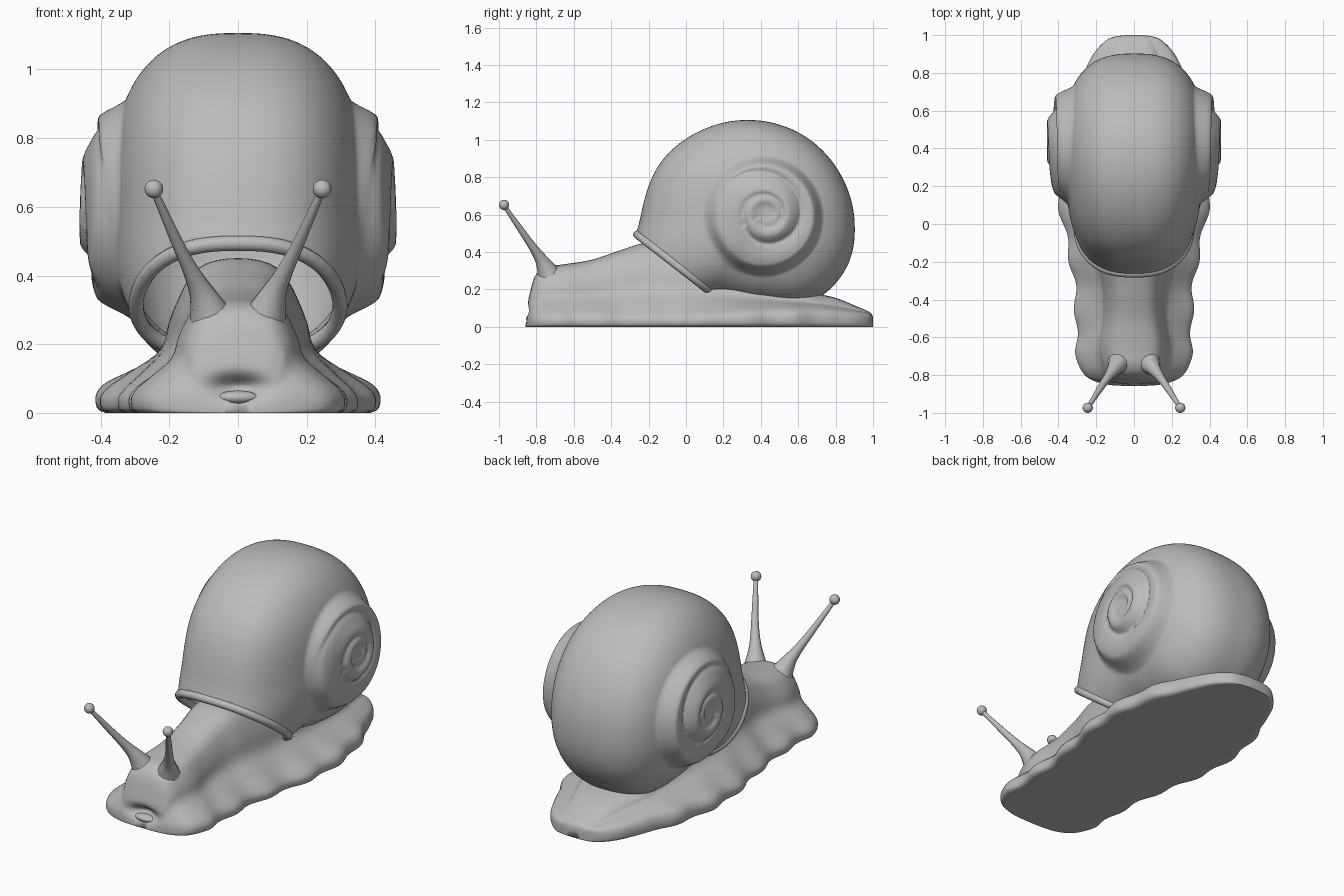
import bpy, bmesh, math
from mathutils import Vector

if "Cube" in bpy.data.objects:
    bpy.data.objects.remove(bpy.data.objects["Cube"])

grey = bpy.data.materials.new("light grey")
grey.use_nodes = True
COLOUR = (0.5, 0.5, 0.5, 1)
grey.diffuse_color = COLOUR
grey.node_tree.nodes["Principled BSDF"].inputs["Base Color"].default_value = COLOUR


def catmull(a, b, c, d, f):
    return b + 0.5 * f * (c - a + f * (2 * a - 5 * b + 4 * c - d + f * (3 * (b - c) + d - a)))


def smooth(lo, hi, v):
    f = min(1, max(0, (v - lo) / (hi - lo)))
    return f * f * (3 - 2 * f)


def add_mesh(name, bm):
    bmesh.ops.recalc_face_normals(bm, faces=bm.faces)
    for face in bm.faces:
        face.smooth = True
    mesh = bpy.data.meshes.new(name)
    bm.to_mesh(mesh)
    bm.free()
    mesh.materials.append(grey)
    obj = bpy.data.objects.new(name, mesh)
    bpy.context.collection.objects.link(obj)
    return obj


def bridge(bm, rings):
    # Joins closed rings of vertices with quads
    for a, b in zip(rings, rings[1:]):
        for i in range(len(a)):
            j = (i + 1) % len(a)
            bm.faces.new((a[i], a[j], b[j], b[i]))


def add_tube(name, points, radii, cyclic=False):
    curve = bpy.data.curves.new(name, "CURVE")
    curve.dimensions = "3D"
    curve.bevel_depth = 1
    curve.bevel_resolution = 4
    curve.resolution_u = 8
    curve.use_fill_caps = True
    spline = curve.splines.new("NURBS")
    spline.points.add(len(points) - 1)
    for p, co, r in zip(spline.points, points, radii):
        p.co = (*co, 1)
        p.radius = r
    spline.order_u = 3
    spline.use_endpoint_u = not cyclic
    spline.use_cyclic_u = cyclic
    curve.materials.append(grey)
    obj = bpy.data.objects.new(name, curve)
    bpy.context.collection.objects.link(obj)
    bpy.ops.object.select_all(action="DESELECT")
    obj.select_set(True)
    bpy.context.view_layer.objects.active = obj
    bpy.ops.object.convert(target="MESH")
    bpy.ops.object.shade_smooth()


def add_ball(name, centre, scale):
    bpy.ops.mesh.primitive_uv_sphere_add(segments=24, ring_count=16, radius=1, location=centre)
    obj = bpy.context.object
    obj.name = name
    obj.scale = scale
    obj.data.materials.append(grey)
    bpy.ops.object.shade_smooth()


# Shell outline radius every 30 degrees, seen from the side
OUTLINE = [.50, .487, .497, .522, .562, .612, .645, .75, .49, .46, .52, .528]
POWER, HALF_WIDTH = 2.6, .37


def outline(deg):
    k, f = divmod(deg / 30, 1)
    return catmull(*(OUTLINE[(int(k) + i) % 12] for i in (-1, 0, 1, 2)), f)


def whorl(rho, deg):
    # Height of the coiled ridge above the side of the shell
    turn = math.log(max(rho, .004) / .125) / math.log(2.3) - (deg - 180) / 360
    ridge = .03 * math.sin(math.pi * (turn % 1)) ** .6 * min(1, rho / .12)
    edge = 1 - smooth(.26, .325, rho)
    return edge * (.045 + ridge) + .025 * (1 - smooth(.08, .2, rho))


# Shell: rounded drum with coiled sides
bm = bmesh.new()
STEPS, AROUND = 180, 128
rings = []
for k in range(1, STEPS):
    t = math.pi * k / STEPS
    s = math.sin(t) ** (2 / POWER)
    side = math.copysign(1, math.cos(t))
    x = HALF_WIDTH * abs(math.cos(t)) ** (2 / POWER)
    ring = []
    for i in range(AROUND):
        deg = 360 * i / AROUND
        a = math.radians(deg)
        rho = s * outline(deg)
        ring.append(bm.verts.new((side * (x + whorl(rho, deg)),
                                  .435 - .035 * s + rho * math.cos(a),
                                  .61 - .03 * s + rho * math.sin(a))))
    rings.append(ring)
bridge(bm, rings)
for ring in (rings[0], rings[-1]):
    bm.faces.new(ring)

# Slanted opening
top_rim, low_rim = Vector((0, -.25, .485)), Vector((0, .18, .15))
along = (low_rim - top_rim).normalized()
outward = Vector((0, along.z, -along.y))
bmesh.ops.bisect_plane(bm, geom=bm.verts[:] + bm.edges[:] + bm.faces[:],
                       plane_co=top_rim, plane_no=outward, clear_outer=True)
middle = (top_rim + low_rim) / 2
rim = [v.co.copy() for v in bm.verts if v.is_boundary]
rim.sort(key=lambda c: math.atan2(c.x, (c - middle).dot(along)))
shell = add_mesh("shell", bm)
wall = shell.modifiers.new("wall", "SOLIDIFY")
wall.thickness = .03
wall.offset = -1

# Rounded lip around the opening
rim = [middle + (c - middle) * .975 for c in rim[::3]]
add_tube("shell_lip", rim, [.022] * len(rim), cyclic=True)

# Body stations: y, foot half width, neck half width, top height, foot edge height
STATIONS = [
    (-.858, .04, .03, .05, .03), (-.852, .13, .09, .10, .05), (-.835, .20, .13, .18, .06),
    (-.805, .255, .15, .275, .07), (-.75, .29, .17, .32, .08), (-.65, .31, .185, .335, .08),
    (-.5, .305, .165, .36, .08), (-.35, .315, .165, .41, .08), (-.2, .335, .19, .45, .08),
    (0, .375, .21, .43, .08), (.2, .405, .22, .36, .09), (.45, .39, .22, .25, .10),
    (.65, .33, .2, .19, .10), (.8, .265, .15, .155, .09), (.9, .215, .12, .115, .08),
    (.97, .15, .09, .085, .07), (.992, .1, .06, .07, .06), (1, .04, .03, .05, .04)]


def section(w, n, h, e):
    rise = h - e
    half = [(0, 0), (.55 * w, 0), (.93 * w, 0), (w, .4 * e), (.95 * w, .85 * e),
            (.5 * (w + n), e + .12 * rise), (1.04 * n, e + .32 * rise),
            (.9 * n, e + .62 * rise), (.6 * n, e + .92 * rise), (0, h)]
    loop = half + [(-x, z) for x, z in half[-2:0:-1]]
    m = len(loop)
    out = []
    for i in range(m):
        for f in (0, .25, .5, .75):
            pts = [loop[(i + j) % m] for j in (-1, 0, 1, 2)]
            out.append([catmull(*axis, f) for axis in zip(*pts)])
    return out


# Body: lofted foot, neck and head
bm = bmesh.new()
rings = []
last = len(STATIONS) - 1
for k in range(last * 8 + 1):
    i, f = min(k // 8, last - 1), k / 8 - min(k // 8, last - 1)
    near = [STATIONS[min(last, max(0, i + j))] for j in (-1, 0, 1, 2)]
    y, w, n, h, e = (catmull(*axis, f) for axis in zip(*near))
    ripple = .012 * math.sin(y * 24) * smooth(-.8, -.6, y) * (1 - smooth(.6, .8, y))
    ring = []
    for x, z in section(w + ripple, n, h, e):
        z = max(z, 0)
        dent = .06 * math.exp(-(x / .075) ** 2 - ((z - .075) / .032) ** 2) if y < -.7 else 0
        ring.append(bm.verts.new((x, y + dent, z)))
    rings.append(ring)
bridge(bm, rings)
for ring in (rings[0], rings[-1]):
    bm.faces.new(ring)
add_mesh("body", bm)

# Mouth and eye stalks
add_ball("lower_lip", (0, -.825, .045), (.06, .03, .02))
for side, label in ((1, "left"), (-1, "right")):
    stalk = [(.07, -.72, .25), (.095, -.755, .33), (.13, -.80, .40), (.18, -.87, .50), (.243, -.97, .645)]
    add_tube(label + "_eye_stalk", [(side * x, y, z) for x, y, z in stalk],
             [.075, .042, .024, .017, .011])
    add_ball(label + "_eye", (side * .245, -.973, .652), (.027,) * 3)
